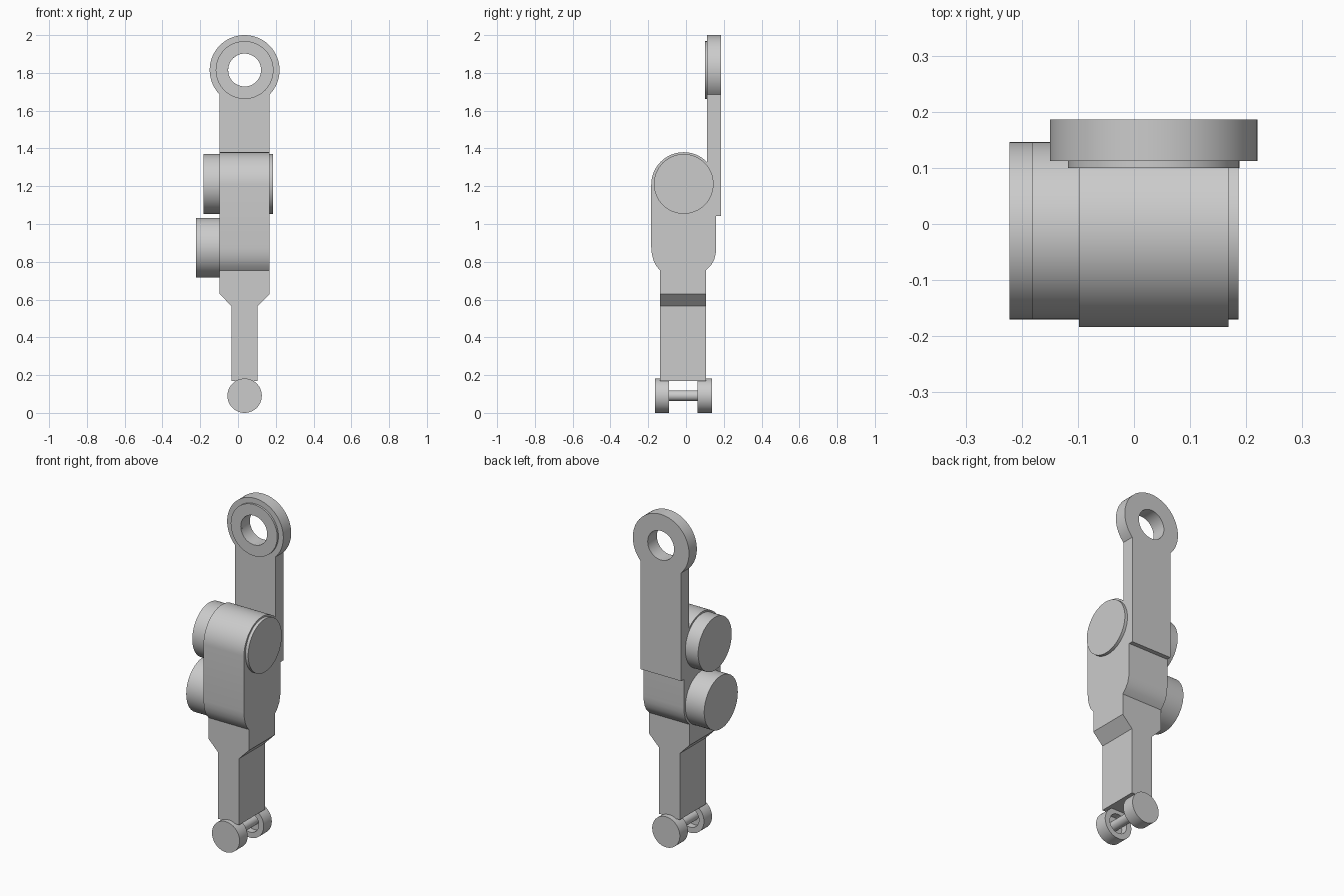
import bpy, bmesh, math
from mathutils import Matrix

cube = bpy.data.objects.get("Cube")
if cube:
    bpy.data.objects.remove(cube)

grey = bpy.data.materials.new("plain grey")
grey.use_nodes = True
COLOUR = (0.6, 0.6, 0.6, 1)
grey.diffuse_color = COLOUR
grey.node_tree.nodes["Principled BSDF"].inputs["Base Color"].default_value = COLOUR

MID = 0.035      # centre line in x
HALF = 0.133     # half width of the body
JOINT_Y = -0.012 # centre of the motor discs in y


def finish(name, bm):
    bmesh.ops.recalc_face_normals(bm, faces=bm.faces)
    mesh = bpy.data.meshes.new(name)
    bm.to_mesh(mesh)
    bm.free()
    mesh.materials.append(grey)
    obj = bpy.data.objects.new(name, mesh)
    bpy.context.collection.objects.link(obj)
    bpy.ops.object.select_all(action='DESELECT')
    obj.select_set(True)
    bpy.context.view_layer.objects.active = obj
    bpy.ops.object.shade_smooth_by_angle(angle=math.radians(30))
    return obj


def arc(cx, cz, r, start, end, n):
    """Points on an arc, angles in degrees."""
    angles = [math.radians(start + (end - start) * i / n) for i in range(n + 1)]
    return [(cx + r * math.cos(a), cz + r * math.sin(a)) for a in angles]


def extrude(name, loops, axis, lo, hi):
    """Fill outlines (with holes) and extrude along x or y."""
    bm = bmesh.new()
    for pts in loops:
        vs = [bm.verts.new((lo, a, b) if axis == 'X' else (a, lo, b)) for a, b in pts]
        for i, v in enumerate(vs):
            bm.edges.new((vs[i - 1], v))
    if len(loops) == 1:
        bm.faces.new(list(bm.verts))
    else:
        bmesh.ops.triangle_fill(bm, edges=bm.edges[:], use_beauty=True)
    out = bmesh.ops.extrude_face_region(bm, geom=bm.faces[:], use_keep_orig=True)
    moved = [g for g in out["geom"] if isinstance(g, bmesh.types.BMVert)]
    d = hi - lo
    bmesh.ops.translate(bm, verts=moved, vec=(d, 0, 0) if axis == 'X' else (0, d, 0))
    return finish(name, bm)


def lathe(name, profile, axis, centre, n=64):
    """Spin (radius, offset) points about an axis; radius 0 closes the end."""
    bm = bmesh.new()
    vs = [bm.verts.new((r, 0, h)) for r, h in profile]
    edges = [bm.edges.new(p) for p in zip(vs, vs[1:])]
    bmesh.ops.spin(bm, geom=vs + edges, cent=(0, 0, 0), axis=(0, 0, 1),
                   angle=math.tau, steps=n, use_merge=True)
    bmesh.ops.remove_doubles(bm, verts=bm.verts, dist=1e-5)
    turn = Matrix.Rotation(math.pi / 2, 4, 'Y') if axis == 'X' else Matrix.Rotation(-math.pi / 2, 4, 'X')
    bm.transform(Matrix.Translation(centre) @ turn)
    return finish(name, bm)


def disc(name, r, lo, hi, axis, centre):
    return lathe(name, [(0, lo), (r, lo), (r, hi), (0, hi)], axis, centre)


# Upper arm with an eye at the top
EYE_Z, EYE_R, HOLE_R = 1.815, 0.185, 0.087
side = math.degrees(math.acos(HALF / EYE_R))
outline = arc(MID, EYE_Z, EYE_R, -side, 180 + side, 64)
outline += [(MID - HALF, 1.043), (MID + HALF, 1.043)]
hole = arc(MID, EYE_Z, HOLE_R, 0, 360, 48)[:-1]
extrude("upper_arm", [outline, hole], 'Y', 0.112, 0.186)

# Raised collar around the eye
lathe("eye_collar", [(HOLE_R, 0.113), (HOLE_R, 0.1), (0.153, 0.1), (0.153, 0.113)],
      'Y', (MID, 0, EYE_Z))

# Rounded joint housing
R = 0.172
body = arc(JOINT_Y, 1.208, R, 0, 180, 40)
body += [(-0.184, 0.875), (-0.181, 0.842), (-0.173, 0.81), (-0.159, 0.78), (-0.138, 0.755)]
body += [(0.107, 0.755), (0.132, 0.78), (0.149, 0.81), (0.157, 0.842), (0.16, 0.875)]
extrude("joint_housing", [body], 'X', MID - HALF, MID + HALF)

# Motor discs on the sides of the housing
left_face, right_face = MID + HALF, MID - HALF
disc("upper_disc_right", 0.158, -0.182, right_face, 'X', (0, JOINT_Y, 1.212))
disc("upper_disc_left", 0.158, left_face, 0.186, 'X', (0, JOINT_Y, 1.212))
disc("lower_disc_right", 0.158, -0.222, right_face, 'X', (0, JOINT_Y, 0.875))

# Tapered lower stem
half_stem = [(HALF, 0.755), (HALF, 0.63), (0.069, 0.565), (0.069, 0.17)]
stem = [(MID + x, z) for x, z in half_stem] + [(MID - x, z) for x, z in reversed(half_stem)]
extrude("lower_stem", [stem], 'Y', -0.138, 0.107)

# Wheels, hollowed on the inner side, with the axle between them
AXLE_Z, WHEEL_R, WHEEL_W = 0.091, 0.091, 0.076
for name, outer, s in (("front_wheel", -0.165, 1), ("back_wheel", 0.138, -1)):
    rim = [(0, 0), (WHEEL_R, 0), (WHEEL_R, WHEEL_W), (0.058, WHEEL_W), (0.058, 0.036), (0, 0.036)]
    lathe(name, [(r, outer + s * h) for r, h in rim], 'Y', (MID, 0, AXLE_Z))
disc("axle", 0.028, -0.13, 0.103, 'Y', (MID, 0, AXLE_Z))
